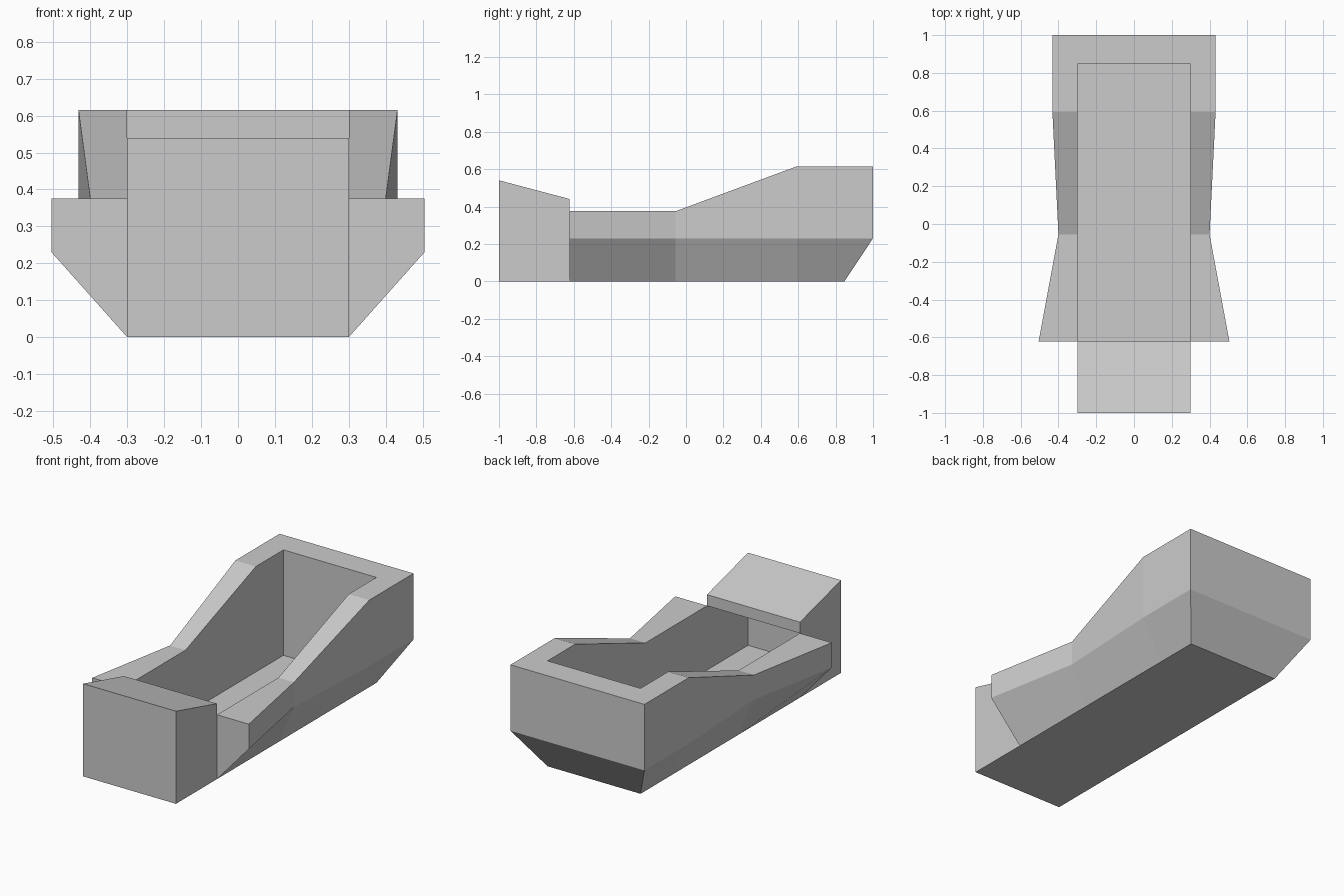
import bpy
import bmesh

cube = bpy.data.objects.get("Cube")
if cube:
    bpy.data.objects.remove(cube, do_unlink=True)

grey = bpy.data.materials.new("plain_grey")
grey.use_nodes = True
colour = (0.6, 0.6, 0.6, 1)
grey.diffuse_color = colour
grey.node_tree.nodes["Principled BSDF"].inputs["Base Color"].default_value = colour

INNER = 0.3     # half width of the well and of the floor
CHINE = 0.23    # height where the sloping sides turn vertical
FRONT, SPLIT, REAR = -1.0, -0.622, 0.847
DECK = 0.375


def finish(bm, name):
    bmesh.ops.recalc_face_normals(bm, faces=bm.faces)
    mesh = bpy.data.meshes.new(name)
    bm.to_mesh(mesh)
    bm.free()
    mesh.materials.append(grey)
    obj = bpy.data.objects.new(name, mesh)
    bpy.context.collection.objects.link(obj)
    return obj


def loft(name, sections):
    """Skin a row of closed cross-sections and cap both ends."""
    bm = bmesh.new()
    rows = [[bm.verts.new(p) for p in section] for section in sections]
    for a, b in zip(rows, rows[1:]):
        for i in range(len(a)):
            j = (i + 1) % len(a)
            bm.faces.new((a[i], a[j], b[j], b[i]))
    bm.faces.new(rows[0])
    bm.faces.new(rows[-1])
    return finish(bm, name)


def sheet(name, points):
    bm = bmesh.new()
    bm.faces.new([bm.verts.new(p) for p in points])
    return finish(bm, name)


# U-shaped wall: inner y, outer y, outer half width, top height
stations = [
    (SPLIT, SPLIT, 0.505, DECK),
    (-0.055, -0.055, 0.4, DECK),
    (0.593, 0.593, 0.432, 0.615),
    (REAR, 1.0, 0.432, 0.615),
]


def wall_section(side, inner_y, outer_y, width, top):
    return [
        (side * INNER, inner_y, 0),
        (side * width, outer_y, CHINE),
        (side * width, outer_y, top),
        (side * INNER, inner_y, top),
    ]


right_half = [wall_section(1, *s) for s in stations]
left_half = [wall_section(-1, *s) for s in reversed(stations)]
loft("hull_wall", right_half + left_half)

# Thin floor under the whole well
sheet("floor", [(-INNER, FRONT, 0), (INNER, FRONT, 0),
                (INNER, REAR, 0), (-INNER, REAR, 0)])

# Hollow nose: sloping hood over an open-backed box
hood_side = [(FRONT, DECK), (FRONT, 0.54), (SPLIT, 0.44), (SPLIT, DECK)]
loft("nose_hood", [[(x, y, z) for y, z in hood_side] for x in (-INNER, INNER)])
sheet("nose_front", [(-INNER, FRONT, 0), (INNER, FRONT, 0),
                     (INNER, FRONT, DECK), (-INNER, FRONT, DECK)])
for side, label in ((1, "left"), (-1, "right")):
    x = side * INNER
    sheet("nose_side_" + label, [(x, FRONT, 0), (x, SPLIT, 0),
                                 (x, SPLIT, DECK), (x, FRONT, DECK)])
